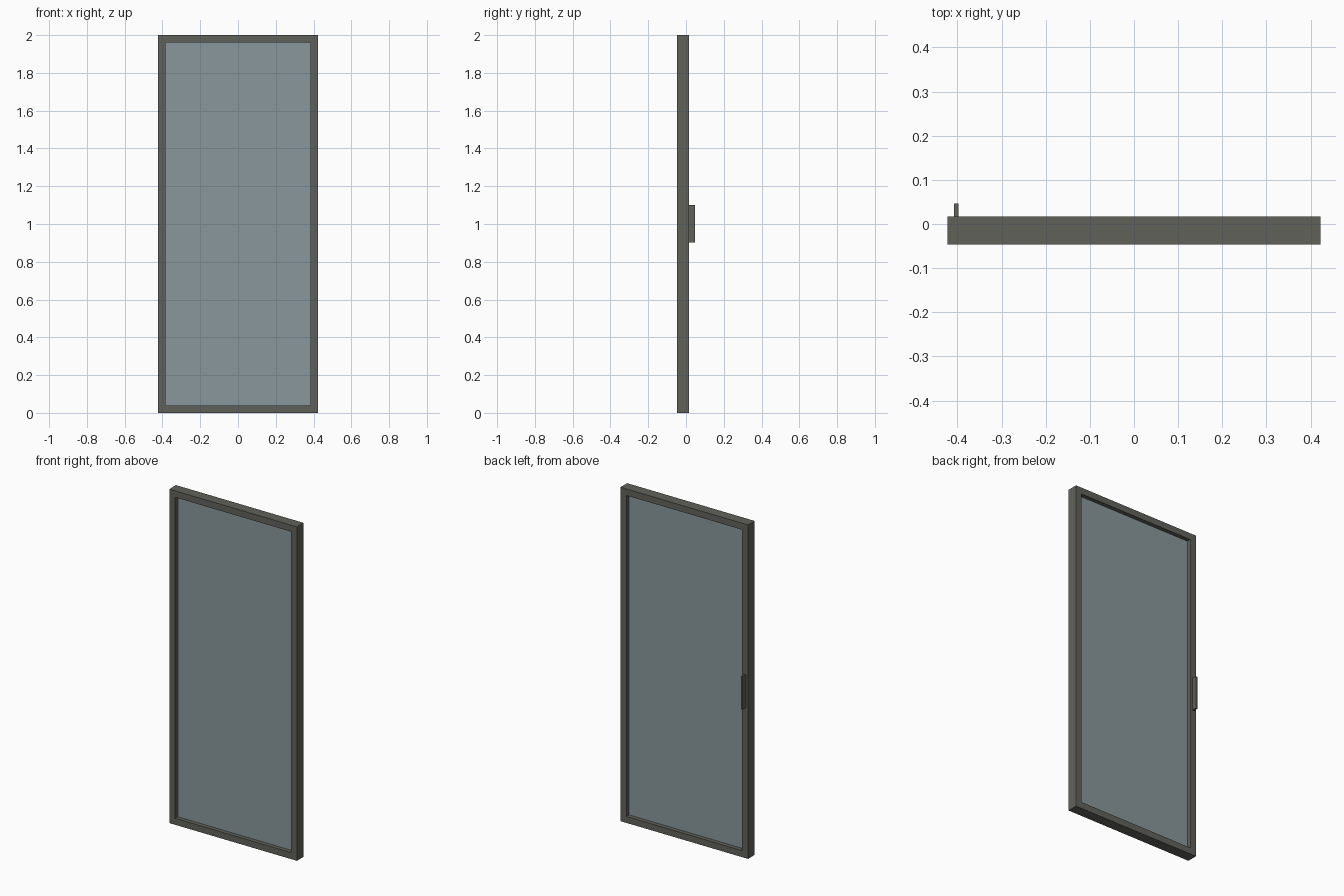
import bpy, bmesh

if "Cube" in bpy.data.objects:
    bpy.data.objects.remove(bpy.data.objects["Cube"])

W, H, RAIL = 0.4225, 2.0, 0.039      # half width, height, frame face width
Y0, Y1 = -0.0465, 0.0165             # frame front and back


def material(name, color):
    m = bpy.data.materials.new(name)
    m.diffuse_color = color
    m.use_nodes = True
    m.node_tree.nodes["Principled BSDF"].inputs["Base Color"].default_value = m.diffuse_color
    return m


def finish(name, bm, mat):
    bmesh.ops.recalc_face_normals(bm, faces=bm.faces)
    me = bpy.data.meshes.new(name)
    bm.to_mesh(me)
    bm.free()
    me.materials.append(mat)
    ob = bpy.data.objects.new(name, me)
    bpy.context.collection.objects.link(ob)
    return ob


def box(name, lo, hi, mat):
    bm = bmesh.new()
    bmesh.ops.create_cube(bm, size=1)
    for v in bm.verts:
        v.co = [hi[i] if v.co[i] > 0 else lo[i] for i in range(3)]
    return finish(name, bm, mat)


metal = material("dark_metal", (0.12, 0.12, 0.105, 1))
glass = material("tinted_glass", (0.25, 0.31, 0.335, 1))

# Door frame: one mitred rectangular ring
bm = bmesh.new()
rings = []
for y, inset in ((Y0, 0), (Y0, RAIL), (Y1, RAIL), (Y1, 0)):
    x = W - inset
    rings.append([bm.verts.new(p) for p in (
        (-x, y, inset), (x, y, inset), (x, y, H - inset), (-x, y, H - inset))])
for k in range(4):
    a, b = rings[k], rings[(k + 1) % 4]
    for i in range(4):
        j = (i + 1) % 4
        bm.faces.new((a[i], a[j], b[j], b[i]))
finish("door_frame", bm, metal)

# Glass pane, recessed on both sides
box("glass_pane", (-W + RAIL, -0.022, RAIL), (W - RAIL, -0.008, H - RAIL), glass)

# Slim pull handle on the back
box("pull_handle", (-0.408, Y1, 0.902), (-0.397, 0.0468, 1.1), metal)
